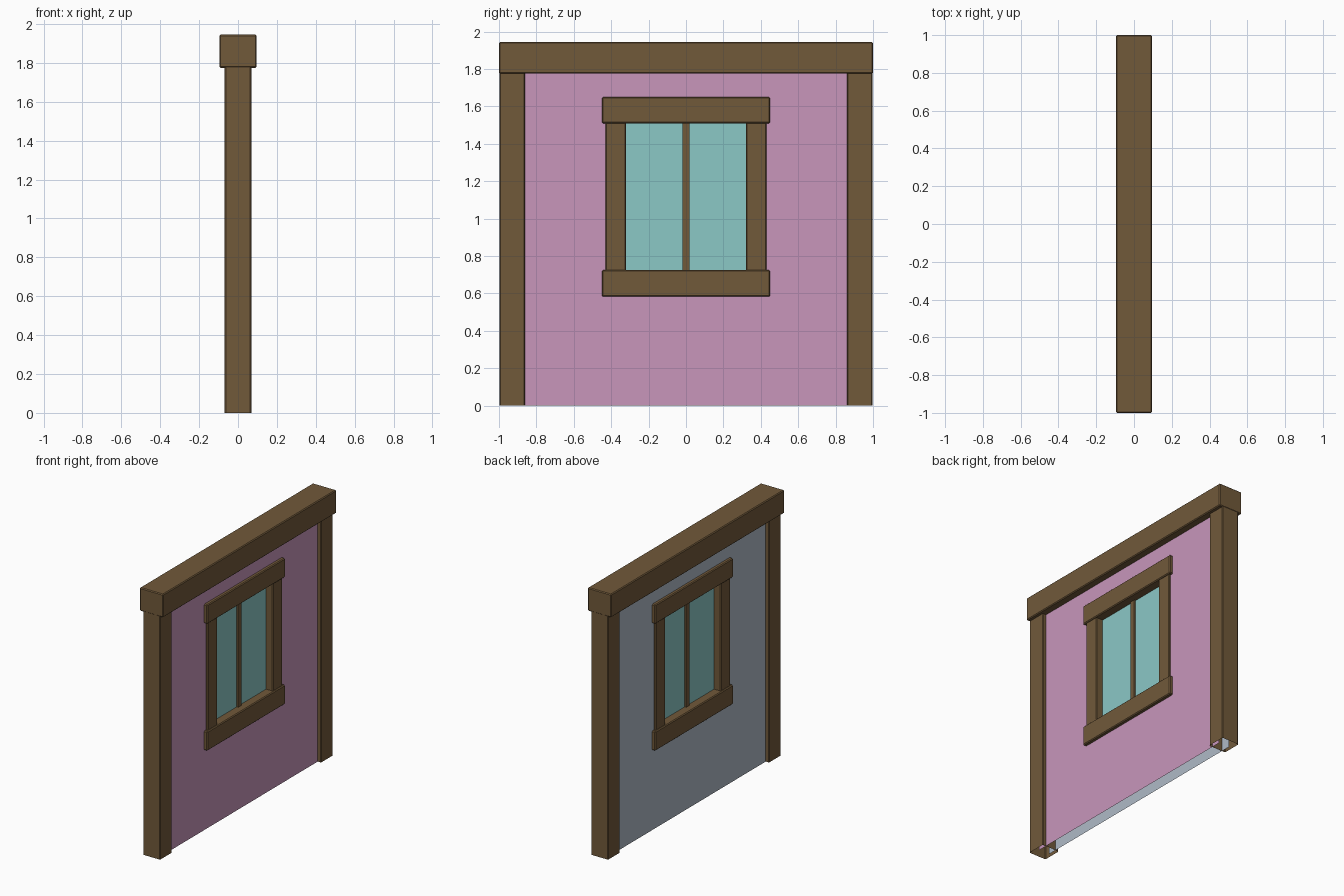
import bpy, bmesh

if "Cube" in bpy.data.objects:
    bpy.data.objects.remove(bpy.data.objects["Cube"])


def material(name, color):
    m = bpy.data.materials.new(name)
    m.diffuse_color = (*color, 1)
    m.use_nodes = True
    m.node_tree.nodes["Principled BSDF"].inputs["Base Color"].default_value = m.diffuse_color
    return m


WOOD = material("wood", (0.165, 0.10, 0.042))
PINK = material("pink_plaster", (0.58, 0.305, 0.50))
GREY = material("blue_grey_plaster", (0.43, 0.49, 0.57))
GLASS = material("glass", (0.26, 0.58, 0.565))


def finish(name, bm, mat):
    me = bpy.data.meshes.new(name)
    bm.to_mesh(me)
    bm.free()
    me.materials.append(mat)
    ob = bpy.data.objects.new(name, me)
    bpy.context.collection.objects.link(ob)
    return ob


def beam(name, hx, y, z, bevel=0.006, open_bottom=False):
    """Chamfered box, symmetric in x, spanning y and z ranges."""
    bm = bmesh.new()
    bmesh.ops.create_cube(bm, size=1)
    for v in bm.verts:
        v.co = (v.co.x * 2 * hx, y[0] + (v.co.y + 0.5) * (y[1] - y[0]),
                z[0] + (v.co.z + 0.5) * (z[1] - z[0]))
    edges = list(bm.edges)
    if open_bottom:
        edges = [e for e in edges if abs(e.verts[0].co.z - e.verts[1].co.z) > 0.01]
    if bevel:
        bmesh.ops.bevel(bm, geom=edges, offset=bevel, segments=1, affect='EDGES')
    if open_bottom:
        bm.normal_update()
        bmesh.ops.delete(bm, geom=[f for f in bm.faces if f.normal.z < -0.9], context='FACES')
    return finish(name, bm, WOOD)


def sheet(name, x, mat, rects):
    """Flat panels at constant x, facing away from the wall centre."""
    bm = bmesh.new()
    for y0, y1, z0, z1 in rects:
        pts = [(y0, z0), (y1, z0), (y1, z1), (y0, z1)]
        if x < 0:
            pts.reverse()
        bm.faces.new([bm.verts.new((x, *p)) for p in pts])
    bmesh.ops.remove_doubles(bm, verts=bm.verts, dist=1e-5)
    return finish(name, bm, mat)


# Wall skins, open at the bottom, with a window opening hidden by the trim
W, OY, Z0, Z1, TOP = 0.93, 0.37, 0.66, 1.57, 1.78
around = [(-W, W, 0, Z0), (-W, W, Z1, TOP), (-W, -OY, Z0, Z1), (OY, W, Z0, Z1)]
sheet("inner_wall_skin", 0.042, PINK, around)
sheet("outer_wall_skin", -0.042, GREY, around)

# Top beam and corner posts
beam("top_beam", 0.095, (-1, 1), (1.775, 1.945))
for side, y in (("left", (-0.998, -0.86)), ("right", (0.86, 0.998))):
    beam(side + "_post", 0.069, y, (0, 1.785), open_bottom=True)

# Window trim runs through the wall
beam("window_header", 0.067, (-0.45, 0.45), (1.51, 1.65))
beam("window_sill", 0.067, (-0.45, 0.45), (0.583, 0.725))
for side, y in (("left", (-0.43, -0.32)), ("right", (0.32, 0.43))):
    beam(side + "_window_jamb", 0.057, y, (0.715, 1.52))
beam("window_mullion", 0.015, (-0.02, 0.02), (0.715, 1.52), bevel=0)

# Glass pane
sheet("window_glass", 0.003, GLASS, [(-0.33, 0.33, 0.71, 1.525)])
sheet("window_glass_outer", -0.003, GLASS, [(-0.33, 0.33, 0.71, 1.525)])
